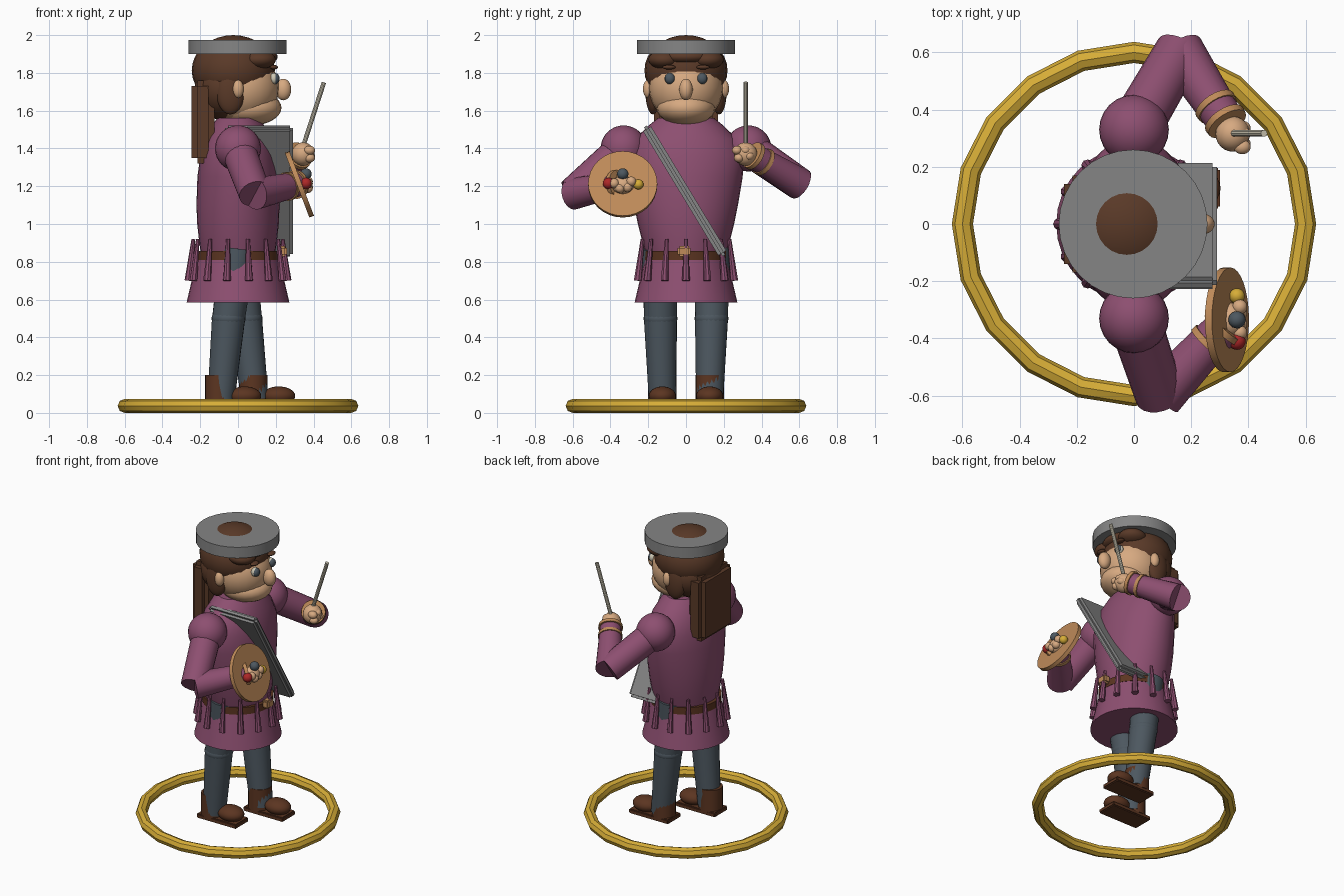
import bpy, bmesh, math
from mathutils import Vector, Matrix

cube = bpy.data.objects.get("Cube")
if cube:
    bpy.data.objects.remove(cube)


def paint(name, r, g, b):
    m = bpy.data.materials.new(name)
    m.use_nodes = True
    c = [(v / 255) ** 2.2 for v in (r, g, b)] + [1]
    m.diffuse_color = c
    m.node_tree.nodes["Principled BSDF"].inputs["Base Color"].default_value = c
    return m


PLUM = paint("plum cloth", 140, 80, 112)
SKIN = paint("skin", 214, 168, 128)
TAN = paint("tan wood", 190, 138, 90)
HAIR = paint("hair brown", 90, 60, 44)
LEATHER = paint("boot leather", 92, 56, 38)
SLATE = paint("slate cloth", 78, 88, 96)
GREY = paint("grey", 132, 132, 132)
GOLD = paint("gold", 214, 172, 58)
RED = paint("red paint", 172, 44, 44)
CREAM = paint("cream", 205, 198, 178)


def finish(name, bm, mat, matrix=None):
    if matrix:
        bm.transform(matrix)
    bmesh.ops.recalc_face_normals(bm, faces=bm.faces)
    mesh = bpy.data.meshes.new(name)
    bm.to_mesh(mesh)
    bm.free()
    mesh.materials.append(mat)
    ob = bpy.data.objects.new(name, mesh)
    bpy.context.collection.objects.link(ob)
    bpy.ops.object.select_all(action="DESELECT")
    ob.select_set(True)
    bpy.context.view_layer.objects.active = ob
    bpy.ops.object.shade_smooth_by_angle(angle=math.radians(35))
    return ob


def ball(name, at, radii, mat):
    bm = bmesh.new()
    bmesh.ops.create_uvsphere(bm, u_segments=24, v_segments=16, radius=1)
    return finish(name, bm, mat, Matrix.Translation(at) @ Matrix.Diagonal((*radii, 1)))


def rod(name, a, b, r1, r2, mat, sides=20):
    a, b = Vector(a), Vector(b)
    bm = bmesh.new()
    bmesh.ops.create_cone(bm, cap_ends=True, segments=sides, radius1=r1,
                          radius2=r2, depth=(b - a).length)
    turn = (b - a).to_track_quat("Z", "Y").to_matrix().to_4x4()
    return finish(name, bm, mat, Matrix.Translation((a + b) / 2) @ turn)


def box(name, at, size, mat, bevel=0.01, tilt=0):
    bm = bmesh.new()
    bmesh.ops.create_cube(bm, size=1, matrix=Matrix.Diagonal((*size, 1)))
    bmesh.ops.bevel(bm, geom=bm.edges[:], offset=bevel, segments=2, affect="EDGES")
    return finish(name, bm, mat, Matrix.Translation(at) @ Matrix.Rotation(tilt, 4, "X"))


def loft(name, rows, mat, sides=32):
    """Stack elliptical rings given as (z, x radius, y radius)."""
    bm = bmesh.new()
    rings = [[bm.verts.new((rx * math.cos(k * math.tau / sides),
                            ry * math.sin(k * math.tau / sides), z))
              for k in range(sides)] for z, rx, ry in rows]
    for low, high in zip(rings, rings[1:]):
        for k in range(sides):
            n = (k + 1) % sides
            bm.faces.new((low[k], low[n], high[n], high[k]))
    bm.faces.new(rings[0])
    bm.faces.new(rings[-1])
    return finish(name, bm, mat)


# Base hoop
bpy.ops.mesh.primitive_torus_add(major_segments=20, minor_segments=8, major_radius=0.6,
                                 minor_radius=0.037, location=(0, 0, 0.037))
hoop = bpy.context.object
hoop.name = "base_hoop"
hoop.data.materials.append(GOLD)
bpy.ops.object.shade_smooth_by_angle(angle=math.radians(35))

# Legs and boots, left one striding forward
for side, s, step in (("left", 1, 0.08), ("right", -1, -0.1)):
    y = s * 0.125
    knee = (step * 0.5, s * 0.135, 0.5)
    rod(side + "_thigh", (0, s * 0.14, 0.87), knee, 0.096, 0.087, SLATE)
    ball(side + "_knee", knee, (0.09, 0.09, 0.06), SLATE)
    rod(side + "_shin", knee, (step + 0.01, y, 0.07), 0.088, 0.072, SLATE)
    rod(side + "_boot_shaft", (step, y, 0.05), (step, y, 0.2), 0.075, 0.075, LEATHER)
    ball(side + "_boot_toe", (step + 0.135, y, 0.09), (0.088, 0.072, 0.05), LEATHER)
    box(side + "_boot_sole", (step + 0.07, y, 0.042), (0.3, 0.14, 0.03), LEATHER, 0.006)

# Tunic, skirt, belt
loft("tunic_body", [(0.8, 0.19, 0.2), (0.9, 0.205, 0.23), (1.0, 0.216, 0.255),
                    (1.1, 0.22, 0.275), (1.25, 0.215, 0.3), (1.36, 0.2, 0.308),
                    (1.45, 0.175, 0.27), (1.52, 0.14, 0.2), (1.56, 0.11, 0.15)], PLUM)
loft("tunic_skirt", [(0.585, 0.272, 0.272), (0.83, 0.215, 0.215)], PLUM)
loft("belt", [(0.81, 0.222, 0.222), (0.858, 0.222, 0.222)], LEATHER)
box("belt_buckle", (0.235, -0.01, 0.855), (0.05, 0.07, 0.055), TAN)

# Hanging tassels around the waist
COUNT = 14
for k in range(COUNT):
    t = k * math.tau / COUNT
    c, s = math.cos(t), math.sin(t)
    rod(f"tassel_{k + 1}", (0.262 * c, 0.262 * s, 0.7), (0.236 * c, 0.236 * s, 0.92),
        0.021, 0.01, PLUM, 8)

# Diagonal board across the chest
box("chest_board", (0.11, -0.007, 1.175), (0.36, 0.05, 0.8), GREY, 0.016,
    math.atan2(0.415, 0.685))

# Arms with cuffs
for side, s, elbow, wrist in (("left", 1, (0.16, 0.605, 1.21), (0.32, 0.36, 1.36)),
                              ("right", -1, (0.09, -0.6, 1.16), (0.31, -0.365, 1.21))):
    shoulder = (0, s * 0.33, 1.4)
    ball(side + "_shoulder", shoulder, (0.122,) * 3, PLUM)
    rod(side + "_upper_arm", shoulder, elbow, 0.092, 0.086, PLUM)
    rod(side + "_forearm", elbow, wrist, 0.085, 0.066, PLUM)
    e, w = Vector(elbow), Vector(wrist)
    for n, f in enumerate((0.76, 0.97)):
        rod(f"{side}_cuff_band_{n + 1}", e.lerp(w, f), e.lerp(w, f + 0.07), 0.077, 0.075, TAN)

# Left hand holding a brush
ball("left_hand", (0.345, 0.315, 1.37), (0.06, 0.062, 0.062), SKIN)
for n, (dy, dz) in enumerate(((-0.045, 0.02), (-0.035, -0.02), (0, 0.02), (0.02, -0.01))):
    ball(f"left_finger_{n + 1}", (0.378, 0.315 + dy, 1.37 + dz), (0.03, 0.026, 0.024), SKIN)
rod("brush", (0.335, 0.317, 1.38), (0.455, 0.317, 1.75), 0.012, 0.012, CREAM, 10)

# Palette with paint blobs, right hand through it
mid, axis = Vector((0.325, -0.335, 1.21)), Vector((0.935, 0, 0.355))
rod("palette", mid - axis * 0.013, mid + axis * 0.013, 0.183, 0.183, TAN, 32)
ball("right_hand", (0.335, -0.335, 1.205), (0.055, 0.06, 0.05), SKIN)
for n, (dy, dz) in enumerate(((-0.045, 0.005), (-0.015, -0.02), (0.025, -0.015), (0.045, 0.015))):
    ball(f"right_finger_{n + 1}", (0.37, -0.335 + dy, 1.21 + dz), (0.026,) * 3, SKIN)
ball("red_paint_blob", (0.36, -0.41, 1.215), (0.03,) * 3, RED)
ball("dark_paint_blob", (0.36, -0.335, 1.265), (0.03,) * 3, SLATE)
ball("yellow_paint_blob", (0.36, -0.252, 1.21), (0.027,) * 3, GOLD)

# Head and face
ball("head", (0.02, 0, 1.72), (0.198, 0.196, 0.19), SKIN)
ball("jaw", (0.06, 0, 1.615), (0.17, 0.155, 0.095), SKIN)
ball("nose", (0.24, 0, 1.712), (0.042, 0.036, 0.057), SKIN)
for side, s in (("left", 1), ("right", -1)):
    ball(side + "_ear", (0, s * 0.2, 1.715), (0.03, 0.028, 0.048), SKIN)
    ball(side + "_eye", (0.19, s * 0.086, 1.77), (0.024, 0.027, 0.03), CREAM)
    ball(side + "_iris", (0.2, s * 0.086, 1.77), (0.02, 0.026, 0.028), SLATE)
    ball(side + "_eyebrow", (0.19, s * 0.09, 1.83), (0.022, 0.035, 0.012), HAIR)
    ball(side + "_fringe_lobe", (0.11, s * 0.115, 1.87), (0.09, 0.085, 0.05), HAIR)
    ball(side + "_sideburn", (-0.04, s * 0.175, 1.7), (0.075, 0.04, 0.12), HAIR)

# Hair and cap ring
ball("hair", (-0.025, 0, 1.813), (0.22, 0.22, 0.187), HAIR)
ball("hair_back", (-0.08, 0, 1.72), (0.15, 0.2, 0.17), HAIR)
ball("fringe", (0.11, 0, 1.885), (0.1, 0.13, 0.045), HAIR)
box("long_back_hair", (-0.185, 0, 1.54), (0.12, 0.34, 0.44), HAIR, 0.03)
rod("flat_cap", (-0.003, 0, 1.9), (-0.003, 0, 1.975), 0.26, 0.26, GREY, 32)
